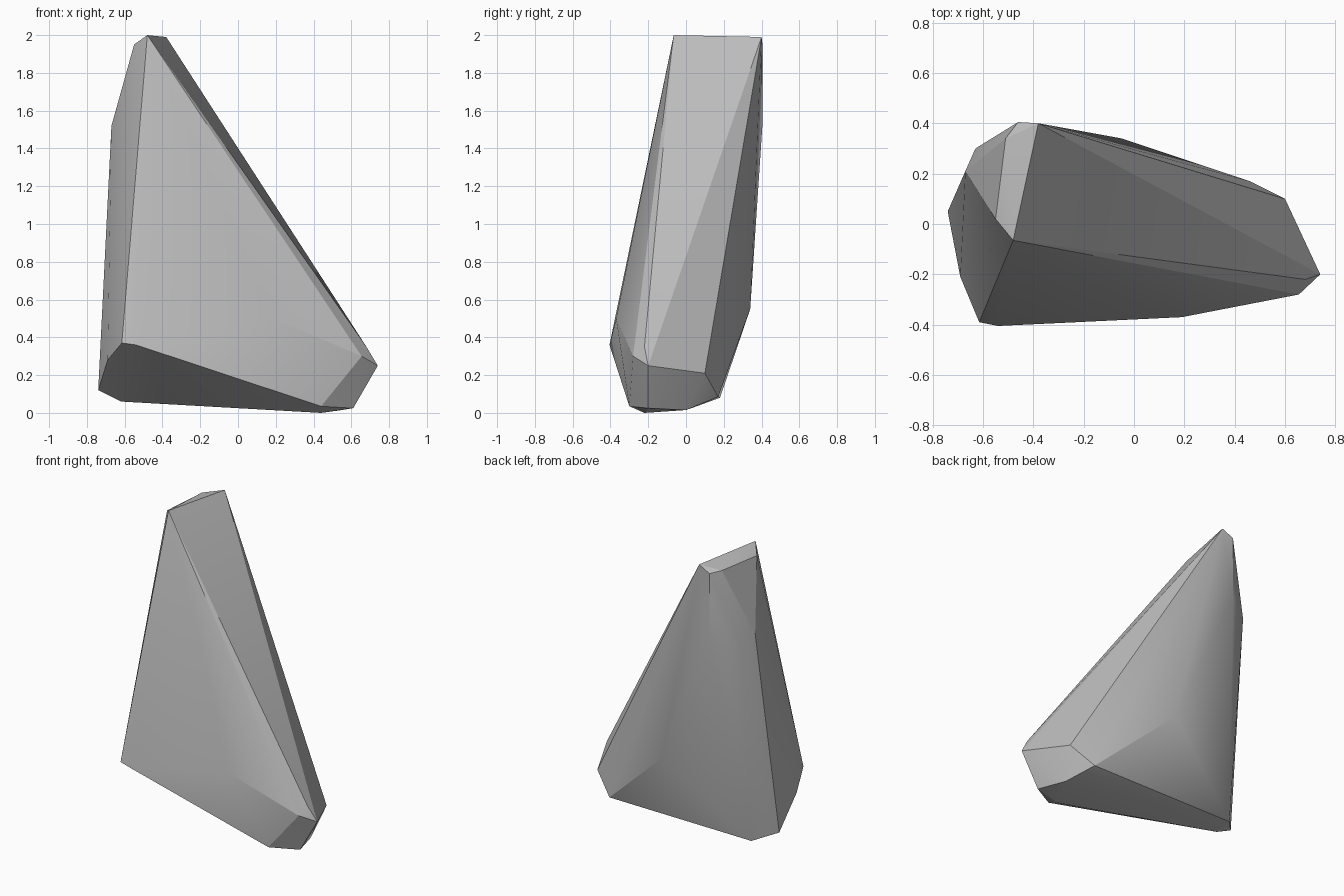
import bpy
import bmesh
import math

# Remove the default cube
cube = bpy.data.objects.get("Cube")
if cube:
    bpy.data.objects.remove(cube, do_unlink=True)

# Plain grey stone
stone = bpy.data.materials.new("grey_stone")
stone.use_nodes = True
colour = (0.5, 0.5, 0.5, 1)
stone.diffuse_color = colour
shader = next(n for n in stone.node_tree.nodes if n.type == "BSDF_PRINCIPLED")
shader.inputs["Base Color"].default_value = colour
shader.inputs["Roughness"].default_value = 0.9

# Corner points of the chipped boulder, grouped by region
peak = [(-.48, -.065, 2), (-.38, .4, 1.99), (-.46, .405, 1.95),
        (-.55, .02, 1.95), (-.51, .34, 1.96)]
shoulder = [(-.67, .21, 1.52), (-.63, .3, 1.48), (-.46, .405, 1.53)]
heel = [(-.615, -.39, .37), (-.54, -.405, .36), (-.69, -.21, .28),
        (-.74, .05, .12), (-.62, .18, .08), (-.62, .06, .06)]
flanks = [(-.05, .34, .55), (.19, -.37, .5)]
toe = [(.74, -.2, .25), (.68, -.22, .35), (.655, -.28, .3),
       (.6, .1, .21), (.46, .17, .085)]
sole = [(.61, -.2, .025), (.55, 0, .015), (.44, -.3, .035), (.44, -.22, 0)]

# Wrap the corners in a convex shell and merge nearly flat facets
bm = bmesh.new()
for point in peak + shoulder + heel + flanks + toe + sole:
    bm.verts.new(point)
hull = bmesh.ops.convex_hull(bm, input=bm.verts)
loose = [v for v in bm.verts if not v.link_faces]
bmesh.ops.delete(bm, geom=loose, context="VERTS")
bmesh.ops.dissolve_limit(bm, angle_limit=math.radians(2),
                         verts=bm.verts, edges=bm.edges)
bmesh.ops.recalc_face_normals(bm, faces=bm.faces)

mesh = bpy.data.meshes.new("boulder")
bm.to_mesh(mesh)
bm.free()
mesh.materials.append(stone)
boulder = bpy.data.objects.new("boulder", mesh)
bpy.context.collection.objects.link(boulder)

# Soften shallow creases, keep the hard ridges
bpy.ops.object.select_all(action="DESELECT")
boulder.select_set(True)
bpy.context.view_layer.objects.active = boulder
bpy.ops.object.shade_smooth_by_angle(angle=math.radians(22))
